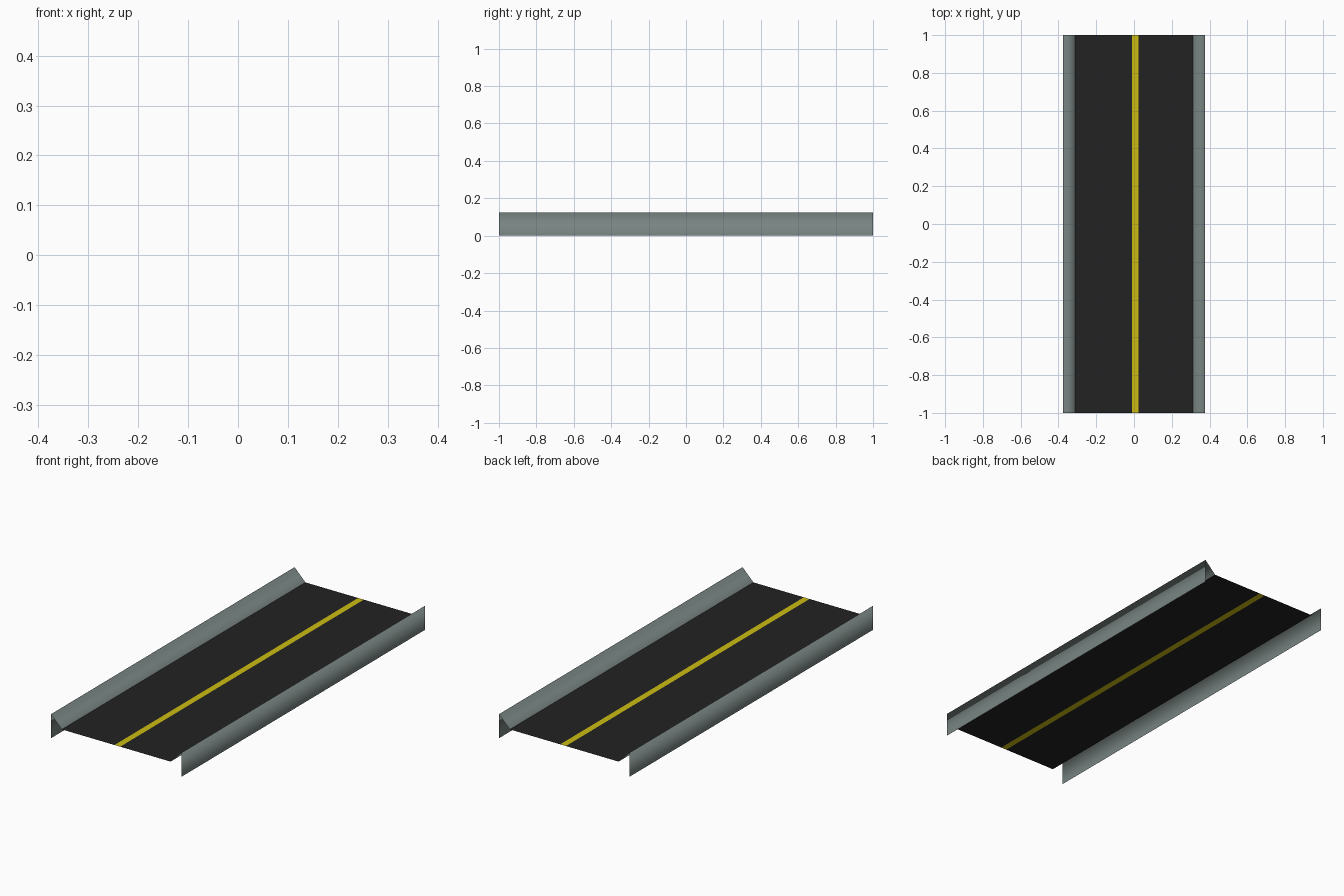
import bpy

if "Cube" in bpy.data.objects:
    bpy.data.objects.remove(bpy.data.objects["Cube"])


def material(name, rgb):
    m = bpy.data.materials.new(name)
    m.diffuse_color = (*rgb, 1)
    m.use_nodes = True
    m.node_tree.nodes["Principled BSDF"].inputs["Base Color"].default_value = m.diffuse_color
    return m


asphalt = material("asphalt", (0.016, 0.016, 0.016))
yellow = material("yellow_paint", (0.60, 0.50, 0.006))
concrete = material("grey_concrete", (0.19, 0.235, 0.225))


def sheet(name, profile, mats, smooth=False):
    """Sweep an open x-z profile along y; one material per strip."""
    verts = [(x, y, z) for x, z in profile for y in (-1, 1)]
    faces = [(2 * i, 2 * i + 2, 2 * i + 3, 2 * i + 1) for i in range(len(profile) - 1)]
    me = bpy.data.meshes.new(name)
    me.from_pydata(verts, [], faces)
    for m in dict.fromkeys(mats):
        me.materials.append(m)
    for p in me.polygons:
        p.material_index = me.materials.find(mats[p.index].name)
        p.use_smooth = smooth
    ob = bpy.data.objects.new(name, me)
    bpy.context.collection.objects.link(ob)


W, E, D, H = 0.375, 0.3125, 0.0625, 0.125

# Road deck with the centre stripe as its own strip
sheet("road_deck", [(-E, D), (-0.01, D), (0.023, D), (E, D)], [asphalt, yellow, asphalt])

# Barriers: upright outer wall and sloped inner face, open ended
sheet("left_barrier", [(-W, 0), (-W, H), (-E, D)], [concrete] * 2, True)
sheet("right_barrier", [(E, D), (W, H), (W, 0)], [concrete] * 2, True)
